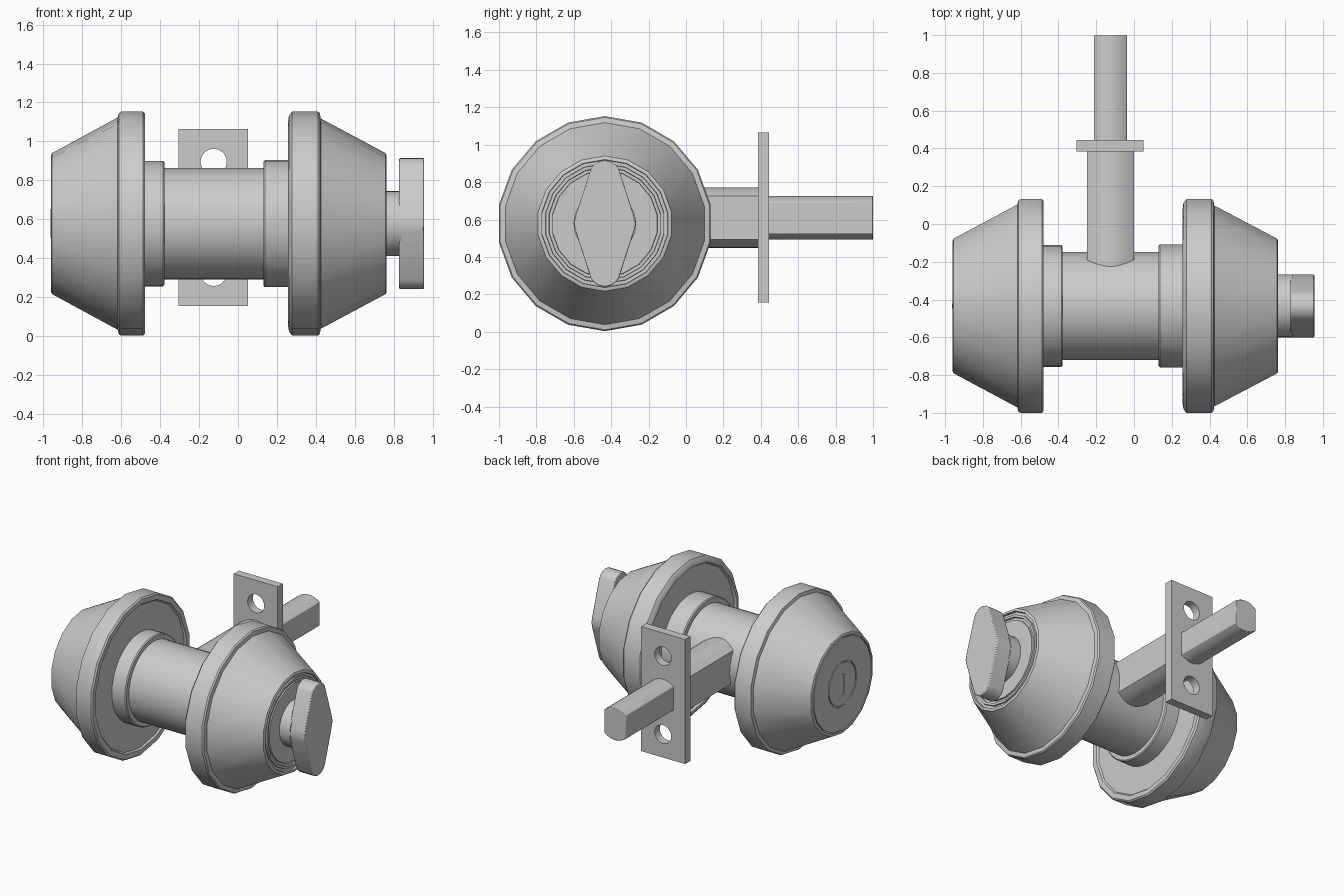
import bpy, bmesh, math
from mathutils import Vector

if "Cube" in bpy.data.objects:
    bpy.data.objects.remove(bpy.data.objects["Cube"], do_unlink=True)

metal = bpy.data.materials.new("brushed_grey_metal")
metal.use_nodes = True
GREY = (0.6, 0.6, 0.6, 1)
metal.diffuse_color = GREY
metal.node_tree.nodes["Principled BSDF"].inputs["Base Color"].default_value = GREY

AXIS_Y, AXIS_Z = -0.434, 0.578     # lock cylinder axis, along x
BOLT_X, BOLT_Z = -0.125, 0.61      # bolt axis, along y


def finish(name, bm, bevel=0):
    bmesh.ops.recalc_face_normals(bm, faces=bm.faces)
    mesh = bpy.data.meshes.new(name)
    bm.to_mesh(mesh)
    bm.free()
    mesh.materials.append(metal)
    obj = bpy.data.objects.new(name, mesh)
    bpy.context.collection.objects.link(obj)
    bpy.ops.object.select_all(action='DESELECT')
    obj.select_set(True)
    bpy.context.view_layer.objects.active = obj
    bpy.ops.object.shade_smooth_by_angle(angle=math.radians(32))
    if bevel:
        mod = obj.modifiers.new("soft_edges", 'BEVEL')
        mod.width, mod.segments = bevel, 2
        mod.limit_method = 'ANGLE'
        mod.angle_limit = math.radians(40)
    return obj


def lathe(name, profile, sides=18):
    """Spin (x, radius) points about the lock axis; ends are capped."""
    bm = bmesh.new()
    rings = []
    for x, r in profile:
        ring = []
        for i in range(sides):
            a = math.tau * i / sides
            ring.append(bm.verts.new((x, AXIS_Y + r * math.sin(a), AXIS_Z + r * math.cos(a))))
        rings.append(ring)
    for a, b in zip(rings, rings[1:]):
        for i in range(sides):
            j = (i + 1) % sides
            bm.faces.new((a[i], a[j], b[j], b[i]))
    bm.faces.new(rings[0])
    bm.faces.new(rings[-1])
    return finish(name, bm)


def extrude(name, points, depth, bevel=0):
    """Extrude a closed outline of 3D points along a vector."""
    bm = bmesh.new()
    face = bm.faces.new([bm.verts.new(p) for p in points])
    out = bmesh.ops.extrude_face_region(bm, geom=[face])
    moved = [v for v in out["geom"] if isinstance(v, bmesh.types.BMVert)]
    bmesh.ops.translate(bm, verts=moved, vec=Vector(depth))
    return finish(name, bm, bevel)


def flat_sided_bar(name, half_w, half_h, sag, y0, y1, bevel=0):
    """Bar along y with flat sides and arched top and bottom."""
    steps = 8
    arc = []
    for i in range(steps + 1):
        t = 1 - 2 * i / steps
        arc.append((half_w * t, half_h - sag * t * t))
    outline = arc + [(-x, -z) for x, z in arc]
    pts = [(BOLT_X + x, y0, BOLT_Z + z) for x, z in outline]
    return extrude(name, pts, (0, y1 - y0, 0), bevel)


# Outer rose on the key side, with a shallow recessed back
lathe("key_side_rose", [
    (-0.49, 0.30), (-0.49, 0.52), (-0.478, 0.53), (-0.478, 0.565), (-0.488, 0.575),
    (-0.60, 0.575), (-0.612, 0.568), (-0.618, 0.545), (-0.955, 0.362), (-0.96, 0.352),
    (-0.96, 0.343), (-0.952, 0.343), (-0.952, 0.335), (-0.96, 0.335),
    (-0.96, 0.165), (-0.952, 0.165), (-0.952, 0.155), (-0.96, 0.155)])

# Outer rose on the thumb-turn side, with stepped rings round the spindle
lathe("thumb_side_rose", [
    (0.275, 0.30), (0.275, 0.52), (0.258, 0.53), (0.262, 0.555), (0.278, 0.575),
    (0.41, 0.575), (0.42, 0.568), (0.425, 0.54), (0.758, 0.362), (0.763, 0.352),
    (0.763, 0.342), (0.748, 0.340), (0.748, 0.322), (0.758, 0.320), (0.758, 0.303),
    (0.746, 0.301), (0.746, 0.285), (0.755, 0.283)])

# Central body and collars
lathe("cylinder_body", [(-0.48, 0.286), (0.27, 0.286)], 36)
lathe("key_side_collar", [(-0.50, 0.322), (-0.385, 0.322), (-0.378, 0.315), (-0.378, 0.28)], 36)
lathe("thumb_side_collar", [(0.29, 0.326), (0.138, 0.326), (0.131, 0.319), (0.131, 0.28)], 36)
lathe("thumb_spindle", [(0.74, 0.167), (0.84, 0.167)], 36)

# Thumb turn: pointed oval with straight flanks and rounded tips
tip = []
for i in range(9):
    a = math.radians(-62 + 124 * i / 8)
    tip.append((0.085 * math.sin(a), 0.252 + 0.085 * math.cos(a)))
waist = [(0.155, 0.045), (0.166, 0.0), (0.155, -0.045)]
outline = tip + waist + [(-y, -z) for y, z in tip] + [(-y, -z) for y, z in waist]
extrude("thumb_turn", [(0.828, AXIS_Y + y, AXIS_Z + z) for y, z in outline], (0.127, 0, 0), 0.006)

# Keyhole: thin raised border round a slot
bm = bmesh.new()
bmesh.ops.create_cube(bm, size=1)
bmesh.ops.scale(bm, vec=(0.006, 0.026, 0.15), verts=bm.verts)
bmesh.ops.translate(bm, vec=(-0.96, AXIS_Y, AXIS_Z), verts=bm.verts)
slot = min(bm.faces, key=lambda f: f.calc_center_median().x)
bmesh.ops.inset_individual(bm, faces=[slot], thickness=0.005, depth=-0.004)
finish("keyhole", bm)

# Latch housing and sliding bolt
flat_sided_bar("latch_housing", 0.124, 0.162, 0.045, -0.30, 0.39)
flat_sided_bar("bolt", 0.087, 0.117, 0.032, 0.38, 1.0, 0.004)

# Strike faceplate with two screw holes
bm = bmesh.new()
bmesh.ops.create_cube(bm, size=1)
bmesh.ops.scale(bm, vec=(0.355, 0.06, 0.91), verts=bm.verts)
bmesh.ops.translate(bm, vec=(BOLT_X - 0.002, 0.415, BOLT_Z), verts=bm.verts)
plate = finish("faceplate", bm)
for side in (-1, 1):
    bpy.ops.mesh.primitive_cylinder_add(
        vertices=32, radius=0.067, depth=0.3,
        location=(BOLT_X, 0.415, BOLT_Z + side * 0.285), rotation=(math.pi / 2, 0, 0))
    cutter = bpy.context.object
    cutter.name = "upper_hole_cutter" if side > 0 else "lower_hole_cutter"
    cutter.data.materials.append(metal)
    cutter.hide_render = True
    cutter.hide_set(True)
    mod = plate.modifiers.new("screw_hole", 'BOOLEAN')
    mod.operation, mod.solver, mod.object = 'DIFFERENCE', 'EXACT', cutter
